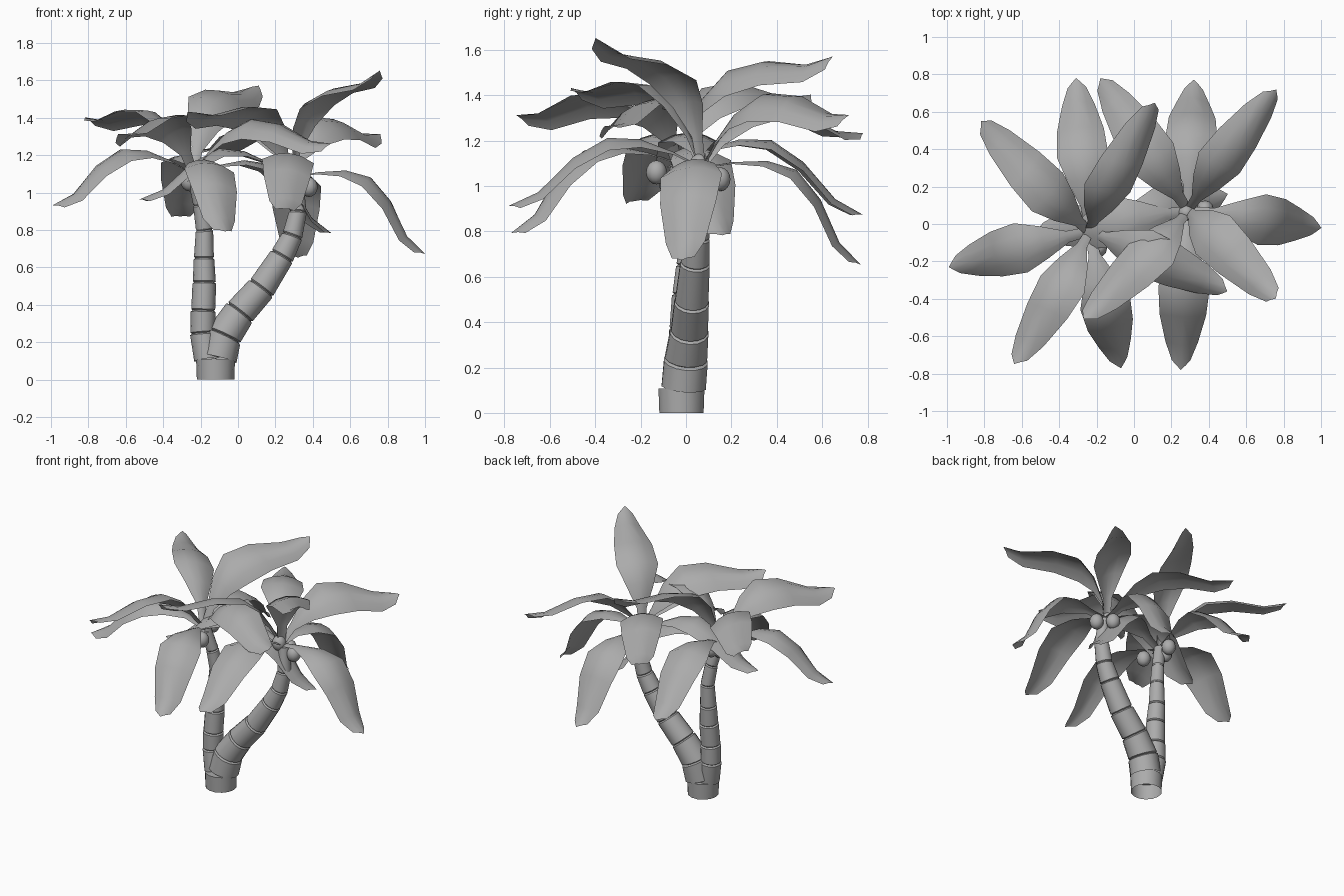
import bpy, bmesh, math
from mathutils import Vector

cube = bpy.data.objects.get("Cube")
if cube:
    bpy.data.objects.remove(cube)

grey = bpy.data.materials.new("mid grey")
grey.use_nodes = True
grey.diffuse_color = (0.41, 0.41, 0.41, 1)
grey.node_tree.nodes["Principled BSDF"].inputs["Base Color"].default_value = (0.41, 0.41, 0.41, 1)


def finish(name, bm, angle=50):
    mesh = bpy.data.meshes.new(name)
    bm.to_mesh(mesh)
    bm.free()
    mesh.materials.append(grey)
    obj = bpy.data.objects.new(name, mesh)
    bpy.context.collection.objects.link(obj)
    bpy.ops.object.select_all(action="DESELECT")
    obj.select_set(True)
    bpy.context.view_layer.objects.active = obj
    bpy.ops.object.shade_smooth_by_angle(angle=math.radians(angle))


def trunk(name, path, sides=14):
    """Stack of segments with a groove at each joint; path holds (x, y, z, radius)."""
    bm = bmesh.new()
    pts = [Vector(p[:3]) for p in path]
    last = len(pts) - 1
    rings = []

    def ring(i, axis, shift, scale):
        side = Vector((0, 1, 0)).cross(axis).normalized()
        other = axis.cross(side)
        r = path[i][3] * scale
        turns = [math.tau * k / sides for k in range(sides)]
        rings.append([bm.verts.new(pts[i] + axis * shift + r * (math.cos(t) * side + math.sin(t) * other))
                      for t in turns])

    for i in range(last + 1):
        axis = (pts[min(i + 1, last)] - pts[max(i - 1, 0)]).normalized()
        if i > 0:
            ring(i, axis, -0.007, 1.04)
        if 0 < i < last:
            ring(i, axis, 0, 0.88)
        if i < last:
            ring(i, axis, 0.007 if i else 0, 1.0)
    for low, high in zip(rings, rings[1:]):
        for k in range(sides):
            n = (k + 1) % sides
            bm.faces.new((low[k], low[n], high[n], high[k]))
    bm.faces.new(rings[-1])
    finish(name, bm, 30)


# Along the frond: share of length, arch height, half width
FROND = [(-0.04, -0.03, 0.022), (0.13, 0.12, 0.032), (0.28, 0.22, 0.09), (0.44, 0.26, 0.138),
         (0.63, 0.19, 0.125), (0.84, 0.04, 0.088), (1.0, 0.0, 0.05)]


def frond(name, root, tip, roll):
    """Arched leaf blade, curved across its midrib and rolled about its length."""
    bm = bmesh.new()
    root, chord = Vector(root), Vector(tip) - Vector(root)
    ahead = chord.normalized()
    left = Vector((0, 0, 1)).cross(ahead).normalized()
    up = ahead.cross(left)
    c, s = math.cos(math.radians(roll)), math.sin(math.radians(roll))
    across, normal = left * c + up * s, up * c - left * s
    rows = []
    for t, arch, half in FROND:
        mid = root + chord * t + up * arch * 0.78
        rows.append([bm.verts.new(mid + across * half * e - ahead * 0.05 * abs(e) * t ** 6
                                  + normal * half * (0.06 - 0.32 * e * e))
                     for e in (-1, -0.5, 0, 0.5, 1)])
    for a, b in zip(rows, rows[1:]):
        for k in range(4):
            bm.faces.new((a[k], b[k], b[k + 1], a[k + 1]))
    finish(name, bm, 80)


def coconut(name, at):
    bm = bmesh.new()
    bmesh.ops.create_uvsphere(bm, u_segments=12, v_segments=8, radius=0.046)
    for v in bm.verts:
        v.co = Vector((v.co.x, v.co.y, v.co.z * 1.15)) + Vector(at)
    finish(name, bm)


# Stump and the two trunks
trunk("stump", [(-0.12, -0.02, 0, 0.1), (-0.12, -0.02, 0.115, 0.1)])
trunk("straight_trunk", [(-0.165, -0.02, 0.11, 0.07), (-0.188, -0.01, 0.25, 0.066),
                         (-0.186, -0.01, 0.37, 0.064), (-0.18, 0, 0.52, 0.061),
                         (-0.182, 0.01, 0.65, 0.053), (-0.18, 0.015, 0.8, 0.045),
                         (-0.2, 0, 0.94, 0.04), (-0.24, -0.03, 1.11, 0.035)])
trunk("leaning_trunk", [(-0.105, -0.01, 0.115, 0.1), (-0.075, 0, 0.235, 0.095),
                        (0.01, 0.015, 0.36, 0.083), (0.125, 0.025, 0.49, 0.075),
                        (0.235, 0.04, 0.66, 0.064), (0.29, 0.05, 0.77, 0.054),
                        (0.32, 0.06, 0.9, 0.046), (0.31, 0.07, 1.08, 0.035)])

# Crowns of fronds: tip of each one, then its roll
crowns = {
    "straight": ((-0.24, -0.04, 1.1), [
        (-0.82, 0.55, 1.40, 18), (-0.31, 0.78, 0.87, 0), (0.11, 0.65, 1.57, 30),
        (0.5, 0.16, 0.78, 0), (0.5, -0.36, 1.26, 22), (-0.07, -0.77, 0.79, -5),
        (-0.64, -0.75, 1.31, 25), (-0.99, -0.23, 0.93, -8)]),
    "leaning": ((0.29, 0.07, 1.08), [
        (-0.18, 0.78, 1.23, 5), (0.32, 0.77, 0.65, 0), (0.76, 0.72, 1.31, 28),
        (1.0, -0.02, 0.67, 5), (0.76, -0.40, 1.65, 5), (0.25, -0.78, 0.91, -5),
        (-0.27, -0.51, 1.43, 26), (-0.53, -0.05, 0.96, 0)]),
}
for tree, (root, fronds) in crowns.items():
    for i, (x, y, z, roll) in enumerate(fronds):
        frond(f"{tree}_frond_{i + 1}", root, (x, y, z), roll)

# Coconuts under each crown
nuts = [(-0.19, -0.13, 1.06), (-0.26, 0, 1.06), (-0.24, 0.06, 1.08),
        (0.38, 0.08, 1.03), (0.28, 0.06, 1.09), (0.3, 0.15, 1.03)]
for i, at in enumerate(nuts):
    coconut(f"coconut_{i + 1}", at)
